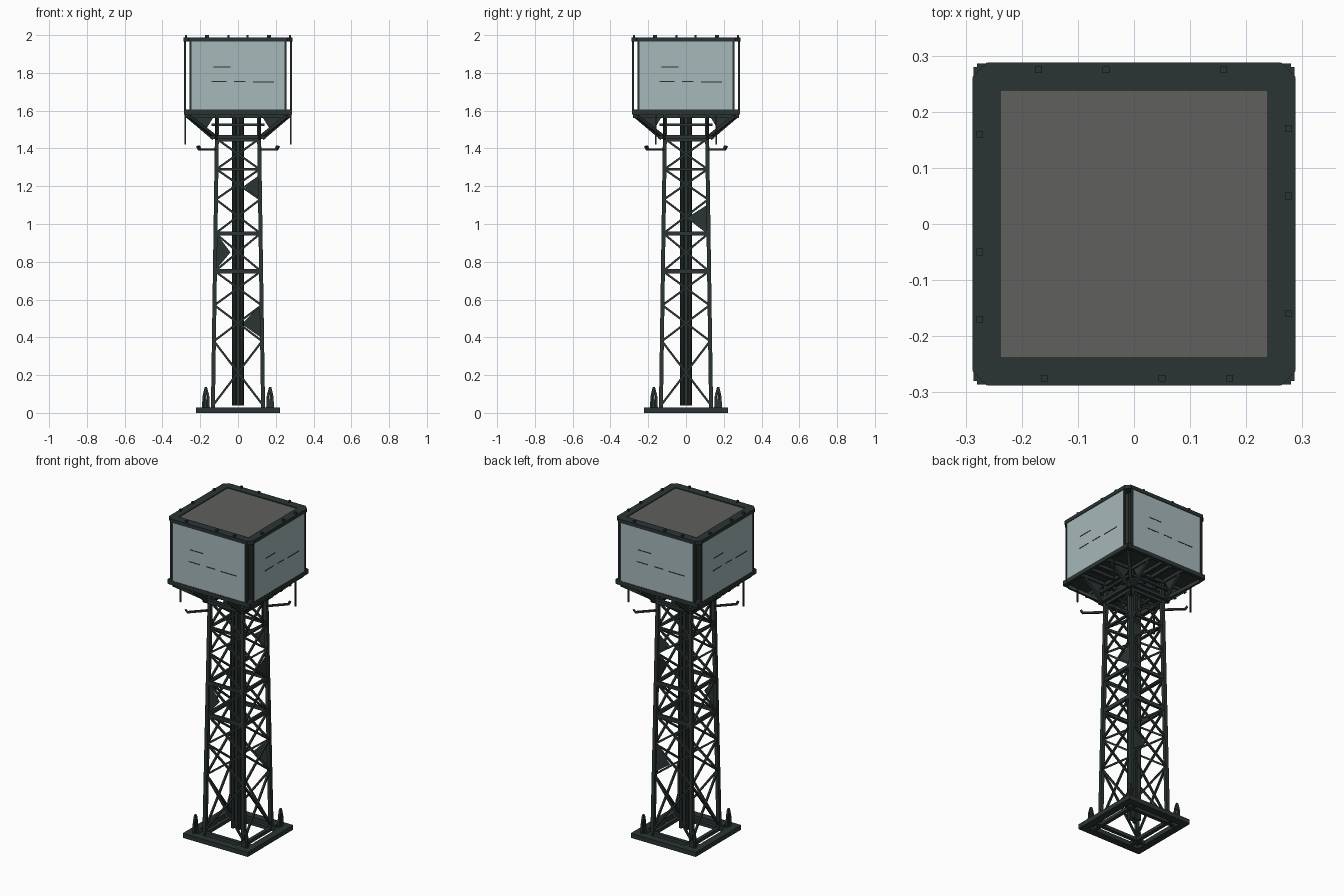
import bpy, bmesh, math
from mathutils import Vector, Matrix

if "Cube" in bpy.data.objects:
    bpy.data.objects.remove(bpy.data.objects["Cube"])

def mat(name, col):
    m = bpy.data.materials.new(name)
    m.diffuse_color = (*col, 1)
    m.use_nodes = True
    m.node_tree.nodes["Principled BSDF"].inputs["Base Color"].default_value = m.diffuse_color
    return m

DARK = mat("dark_green_steel", (0.024, 0.036, 0.034))
LIGHT = mat("pale_blue_panel", (0.38, 0.48, 0.49))
GREY = mat("roof_grey", (0.115, 0.115, 0.112))

def box(bm, c, s):
    bmesh.ops.create_cube(bm, size=1, matrix=Matrix.Translation(c) @ Matrix.Diagonal((*s, 1)))

def bar(bm, p, q, w, d=None):
    # square bar running from p to q
    p, q = Vector(p), Vector(q)
    v = q - p
    z = v.normalized()
    ref = Vector((0, 0, 1)) if abs(z.z) < 0.95 else Vector((0, 1, 0))
    x = ref.cross(z).normalized()
    y = z.cross(x)
    m = Matrix((x, y, z)).transposed().to_4x4()
    m.translation = (p + q) / 2
    bmesh.ops.create_cube(bm, size=1, matrix=m @ Matrix.Diagonal((w, d or w, v.length, 1)))

def plate(bm, pts):
    bm.faces.new([bm.verts.new(p) for p in pts])

def finish(bm, name, material):
    me = bpy.data.meshes.new(name)
    bm.to_mesh(me)
    bm.free()
    me.materials.append(material)
    ob = bpy.data.objects.new(name, me)
    bpy.context.collection.objects.link(ob)
    return ob

def rot4(fn):
    # call fn with a function that turns points to each of the four sides
    for k in range(4):
        r = Matrix.Rotation(k * math.pi / 2, 3, 'Z')
        fn(lambda x, y, z, r=r: r @ Vector((x, y, z)))

def half(z):
    # half width of the tapered tower at height z
    return 0.133 - 0.021 * z / 1.45

# base frame
bm = bmesh.new()
def base(P):
    bar(bm, P(-0.22, -0.2, 0.014), P(0.22, -0.2, 0.014), 0.045, 0.028)
    bar(bm, P(-0.2, -0.132, 0.018), P(0.2, -0.132, 0.018), 0.022, 0.02)
rot4(base)
finish(bm, "base_frame", DARK)

# corner anchors: little arches beside each leg
bm = bmesh.new()
def anchor(P):
    pts = [(0.185, 0.02), (0.182, 0.09), (0.17, 0.135), (0.158, 0.09), (0.155, 0.02)]
    for (a, z), (b, w) in zip(pts, pts[1:]):
        bar(bm, P(a, -0.172, z), P(b, -0.172, w), 0.012)
    bar(bm, P(0.17, -0.172, 0.02), P(0.17, -0.172, 0.07), 0.02)
rot4(anchor)
finish(bm, "corner_anchors", DARK)

# legs
bm = bmesh.new()
rot4(lambda P: bar(bm, P(-half(0), -half(0), 0.01), P(-half(1.58), -half(1.58), 1.58), 0.021))
finish(bm, "tower_legs", DARK)

# cross bracing and horizontal rings
levels = [0.04, 0.38, 0.57, 0.75, 0.95, 1.13, 1.29, 1.45]
ring_w = {0.75: 0.024, 0.95: 0.02, 1.29: 0.012, 1.45: 0.026}
bm = bmesh.new()
def brace(P):
    for a, b in zip(levels, levels[1:]):
        h, g = half(a), half(b)
        bar(bm, P(-h, -h, a), P(g, -g, b), 0.011)
        bar(bm, P(h, -h, a), P(-g, -g, b), 0.011)
    for z, w in ring_w.items():
        h = half(z)
        bar(bm, P(-h, -h, z), P(h, -h, z), 0.014, w)
rot4(brace)
finish(bm, "tower_bracing", DARK)

# triangular stiffening plates
bm = bmesh.new()
plate(bm, [(0.115, 0.115, 1.26), (0.115, 0.115, 1.13), (0.03, 0.115, 1.2)])
plate(bm, [(0.12, 0.125, 0.57), (0.12, 0.125, 0.4), (0.02, 0.125, 0.47)])
plate(bm, [(-0.115, -0.12, 0.95), (-0.115, -0.12, 0.76), (-0.04, -0.12, 0.85)])
plate(bm, [(0.118, 0.11, 1.1), (0.118, 0.11, 0.96), (0.118, 0.0, 1.03)])
finish(bm, "stiffening_plates", DARK)

# central riser: bundle of pipes
bm = bmesh.new()
box(bm, (0, 0, 0.81), (0.03, 0.03, 1.54))
for sx in (-1, 1):
    for sy in (-1, 1):
        bmesh.ops.create_cone(bm, cap_ends=True, segments=8, radius1=0.011, radius2=0.011, depth=1.54,
                              matrix=Matrix.Translation((sx * 0.02, sy * 0.02, 0.81)))
finish(bm, "central_pipes", DARK)

# platform support under the cabin
bm = bmesh.new()
def support(P):
    for x in (-0.115, 0.115, 0.03, -0.03):
        bar(bm, P(x, -0.28, 1.572), P(x, 0, 1.572), 0.016, 0.02)
    bar(bm, P(-0.14, -0.13, 1.525), P(0.14, -0.13, 1.525), 0.014)
    bar(bm, P(-0.14, -0.135, 1.46), P(0.14, -0.135, 1.46), 0.02)
    for x in (-0.115, 0.115):
        bar(bm, P(x, -0.13, 1.45), P(x, -0.265, 1.565), 0.014)
        plate(bm, [P(x, -0.17, 1.5), P(x, -0.26, 1.565), P(x, -0.13, 1.565)])
    bar(bm, P(-0.12, -0.12, 1.46), P(-0.26, -0.26, 1.57), 0.018)
    # outrigger arms with upturned tips
    bar(bm, P(0.115, -0.115, 1.395), P(0.205, -0.2, 1.395), 0.011)
    bar(bm, P(0.205, -0.2, 1.392), P(0.215, -0.208, 1.412), 0.011)
rot4(support)
for sx in (-1, 1):
    for sy in (-1, 1):
        bar(bm, (sx * 0.28, sy * 0.16, 1.42), (sx * 0.28, sy * 0.16, 1.59), 0.008)
finish(bm, "platform_support", DARK)

# cabin floor and inner core
bm = bmesh.new()
box(bm, (0, 0, 1.593), (0.56, 0.56, 0.012))
box(bm, (0, 0, 1.78), (0.485, 0.485, 0.37))
finish(bm, "cabin_core", DARK)

# cabin frame: bevelled-corner rims, panel borders and bolts
bm = bmesh.new()
def frame(P):
    bar(bm, P(-0.26, -0.263, 1.977), P(0.26, -0.263, 1.977), 0.05, 0.022)
    bar(bm, P(0.246, -0.272, 1.977), P(0.272, -0.246, 1.977), 0.045, 0.022)
    bar(bm, P(-0.28, -0.275, 1.592), P(0.28, -0.275, 1.592), 0.022, 0.026)
    for x in (-0.251, 0.251):
        bar(bm, P(x, -0.281, 1.59), P(x, -0.281, 1.98), 0.011)
    for x in (-0.16, 0.05, 0.17):
        bar(bm, P(x, -0.275, 1.98), P(x, -0.275, 2.0), 0.012)
rot4(frame)
finish(bm, "cabin_frame", DARK)

# four pale wall panels
bm = bmesh.new()
rot4(lambda P: bar(bm, P(-0.25, -0.279, 1.785), P(0.25, -0.279, 1.785), 0.01, 0.375))
finish(bm, "wall_panels", LIGHT)

# thin slits on the panels
bm = bmesh.new()
def slits(P):
    for a, b, z in ((-0.14, -0.06, 1.755), (-0.02, 0.04, 1.755), (0.08, 0.19, 1.752), (-0.13, -0.04, 1.83)):
        bar(bm, P(a, -0.2845, z), P(b, -0.2845, z), 0.002, 0.005)
rot4(slits)
finish(bm, "panel_slits", DARK)

# roof sheet
bm = bmesh.new()
box(bm, (0, 0, 1.975), (0.48, 0.48, 0.016))
finish(bm, "roof_sheet", GREY)
